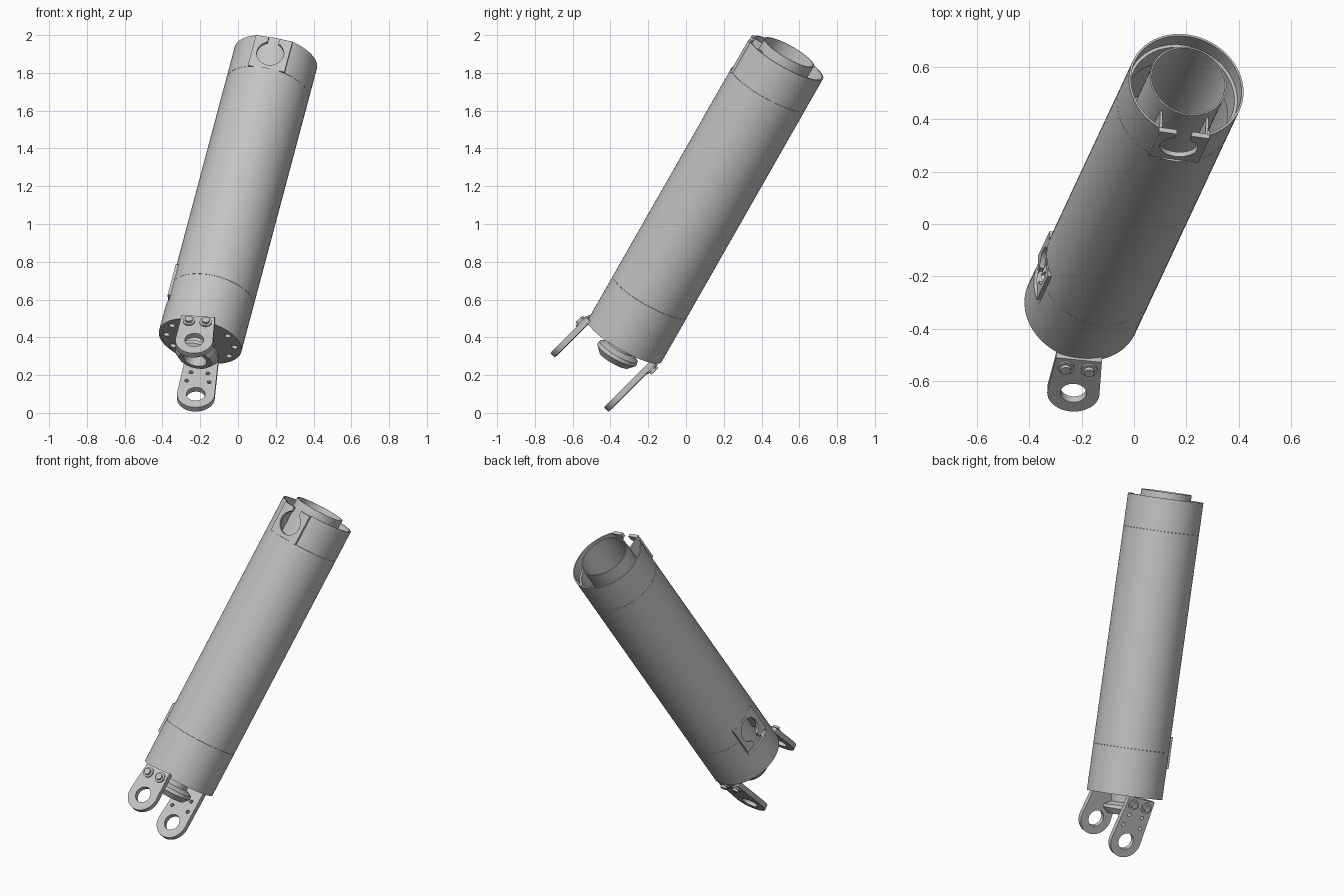
import bpy, bmesh, math
from mathutils import Matrix, Vector

cube = bpy.data.objects.get("Cube")
if cube:
    bpy.data.objects.remove(cube, do_unlink=True)

grey = bpy.data.materials.new("plain_grey")
grey.use_nodes = True
colour = (0.55, 0.55, 0.55, 1)
grey.diffuse_color = colour
grey.node_tree.nodes["Principled BSDF"].inputs["Base Color"].default_value = colour


def frame(origin, side, axis):
    """Local frame: z along the axis, x to the side, -y towards the front."""
    z = Vector(axis).normalized()
    x = Vector(side)
    x = (x - z * x.dot(z)).normalized()
    y = z.cross(x)
    return Matrix.Translation(origin) @ Matrix((x, y, z)).transposed().to_4x4()


BASE = (-0.2, -0.325, 0.38)
TUBE = frame(BASE, (0.973, -0.139, -0.18), (0.4, 0.855, 1.5))
LEGS = frame(BASE, (0.985, -0.1, -0.07), (0.12, 0.702, 0.702))
LENGTH = 1.772
R = 0.225
made = []


def finish(name, bm, matrix):
    bmesh.ops.recalc_face_normals(bm, faces=bm.faces)
    mesh = bpy.data.meshes.new(name)
    bm.to_mesh(mesh)
    bm.free()
    mesh.materials.append(grey)
    ob = bpy.data.objects.new(name, mesh)
    bpy.context.collection.objects.link(ob)
    ob.matrix_world = matrix
    made.append(ob)
    return ob


def lathe(name, profile, matrix, steps=72):
    """Spin a closed (radius, height) profile about z."""
    bm = bmesh.new()
    rings = []
    for i in range(steps):
        a = 2 * math.pi * i / steps
        rings.append([bm.verts.new((r * math.cos(a), r * math.sin(a), z)) for r, z in profile])
    n = len(profile)
    for i in range(steps):
        a, b = rings[i], rings[(i + 1) % steps]
        for j in range(n):
            k = (j + 1) % n
            bm.faces.new((a[j], b[j], b[k], a[k]))
    return finish(name, bm, matrix)


def slab(name, outline, y0, y1, matrix):
    """Extrude an (x, z) outline from y0 to y1."""
    bm = bmesh.new()
    face = bm.faces.new([bm.verts.new((x, y0, z)) for x, z in outline])
    new = bmesh.ops.extrude_face_region(bm, geom=[face])["geom"]
    bmesh.ops.translate(bm, vec=(0, y1 - y0, 0), verts=[v for v in new if isinstance(v, bmesh.types.BMVert)])
    return finish(name, bm, matrix)


def rect(w, z0, z1, x=0):
    return [(x - w, z0), (x + w, z0), (x + w, z1), (x - w, z1)]


def arc(r, cx, cz, start, end, steps):
    angles = [math.radians(start + (end - start) * i / steps) for i in range(steps + 1)]
    return [(cx + r * math.cos(a), cz + r * math.sin(a)) for a in angles]


def disc(r, cx, cz):
    return arc(r, cx, cz, 0, 345, 23)


def cut(targets, cutter):
    """Subtract the cutter from each target, then discard it."""
    for ob in targets:
        mod = ob.modifiers.new("cut", "BOOLEAN")
        mod.operation = "DIFFERENCE"
        mod.solver = "EXACT"
        mod.object = cutter
        bpy.context.view_layer.update()
        deps = bpy.context.evaluated_depsgraph_get()
        mesh = bpy.data.meshes.new_from_object(ob.evaluated_get(deps))
        ob.modifiers.clear()
        ob.data = mesh
    made.remove(cutter)
    bpy.data.objects.remove(cutter, do_unlink=True)


# Outer tube in three flush sections
def section(name, z0, z1, wall=0.012):
    return lathe(name, [(R, z0), (R, z1), (R - wall, z1), (R - wall, z0)], TUBE)


lower_collar = section("lower_collar", 0, 0.28)
barrel = section("barrel", 0.281, LENGTH - 0.195)
upper_collar = section("upper_collar", LENGTH - 0.194, LENGTH, 0.008)
lathe("collar_step", [(0.219, LENGTH - 0.07), (0.205, LENGTH - 0.07),
                      (0.205, LENGTH - 0.19), (0.219, LENGTH - 0.19)], TUBE)
step = made[-1]

# Inner tube with its deep floor
top = LENGTH + 0.035
lathe("inner_tube", [(0.15, 0.02), (0.15, top), (0.144, top), (0.144, 0.02)], TUBE)
lathe("gap_floor", [(0.147, 1.3), (0.218, 1.3), (0.218, 1.31), (0.147, 1.31)], TUBE)


# Flat keyhole plates let into the tube wall
def keyhole_plate(name, matrix, walls):
    """Plate centred on the matrix, with its slot open at +z."""
    cut(walls, slab("window", rect(0.098, -0.095, 0.12), -0.3, -0.17, matrix))
    plate = slab(name + "_plate", rect(0.099, -0.096, 0.095), -0.217, -0.197, matrix)
    hole = arc(0.072, 0, 0, 114, 426, 32)
    slot = [(hole[-1][0], 0.2), (hole[0][0], 0.2)]
    cut([plate], slab("keyhole", hole + slot, -0.3, -0.17, matrix))
    for side in (-1, 1):
        slab(name + "_rib", rect(0.005, -0.09, 0.085, side * 0.09), -0.2, -0.118, matrix)


keyhole_plate("upper_keyhole", TUBE @ Matrix.Translation((0, 0, LENGTH - 0.1)), [upper_collar, step, barrel])
turned = Matrix.Rotation(math.radians(-90), 4, "Z") @ Matrix.Rotation(math.pi, 4, "Y")
keyhole_plate("lower_keyhole", TUBE @ Matrix.Translation((0, 0, 0.28)) @ turned, [lower_collar, barrel])

# Bottom cap with bolt holes
cap = lathe("bottom_cap", [(0.03, 0.002), (0.214, 0.002), (0.214, 0.03), (0.03, 0.03)], TUBE)
TURN = Matrix.Rotation(math.pi / 2, 4, "X")
for angle in (0, 35, 145, 180, 215, 325):
    a = math.radians(angle)
    x, y = 0.185 * math.cos(a), 0.185 * math.sin(a)
    cut([cap], slab("bolt_hole", disc(0.017, x, -y), -0.1, 0.1, TUBE @ TURN))

# Flared nozzle below the cap
lathe("nozzle", [(0.08, 0.01), (0.075, -0.045), (0.115, -0.065), (0.118, -0.085),
                 (0.088, -0.118), (0.062, -0.118), (0.05, -0.07), (0.05, 0.01)], TUBE, 48)


# Mounting legs with a round eye
def leg(name, y, z_top, bolt_z, out):
    eye = -0.225
    outline = arc(0.1, 0, eye, 180, 360, 24) + [(0.088, z_top), (-0.088, z_top)]
    body = slab(name, outline, y - 0.016, y + 0.016, LEGS)
    cut([body], slab("eye_hole", disc(0.05, 0, eye), y - 0.1, y + 0.1, LEGS))
    face = y + out * 0.016
    for side in (-1, 1):
        x = side * 0.045
        for r, depth in ((0.032, 0.008), (0.02, 0.022)):
            slab(name + "_bolt", disc(r, x, bolt_z), face - out * 0.002, face + out * depth, LEGS)
        if out > 0:
            for dx, dz in ((0, -0.065), (0.015, -0.13)):
                cut([body], slab("pin_hole", disc(0.011, x + side * dx, bolt_z + dz), y - 0.1, y + 0.1, LEGS))


leg("front_leg", -0.216, -0.045, -0.09, -1)
leg("back_leg", 0.188, 0.045, 0.0, 1)

# Smooth shading with sharp edges kept
bpy.ops.object.select_all(action="DESELECT")
for ob in made:
    ob.select_set(True)
bpy.context.view_layer.objects.active = made[0]
bpy.ops.object.shade_smooth_by_angle(angle=math.radians(30))
